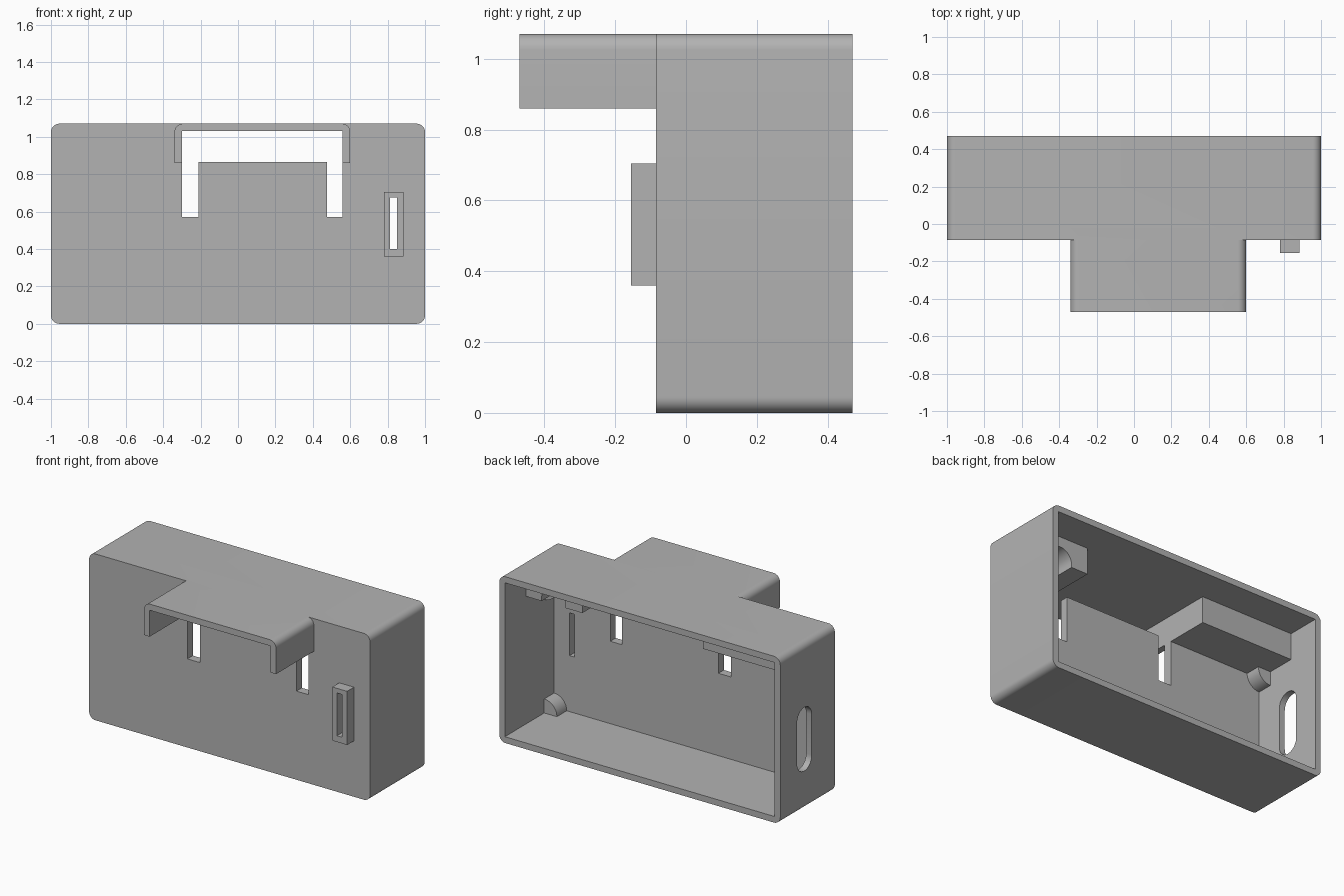
import bpy, bmesh
from math import pi, sin, cos

old = bpy.data.objects.get("Cube")
if old:
    bpy.data.objects.remove(old, do_unlink=True)

grey = bpy.data.materials.new("plain grey")
grey.use_nodes = True
grey.diffuse_color = (0.45, 0.45, 0.45, 1)
grey.node_tree.nodes["Principled BSDF"].inputs["Base Color"].default_value = grey.diffuse_color


def arc(cx, cz, r, a0, a1, n=8):
    return [(cx + r * cos(a0 + (a1 - a0) * i / n), cz + r * sin(a0 + (a1 - a0) * i / n))
            for i in range(n + 1)]


def rect(x0, x1, z0, z1):
    return [(x0, z0), (x1, z0), (x1, z1), (x0, z1)]


def prism(name, outline, start, end, axis="y"):
    """Extrude an outline along y (outline in x, z) or along x (outline in y, z)."""
    bm = bmesh.new()
    place = (lambda a, b: (a, start, b)) if axis == "y" else (lambda a, b: (start, a, b))
    face = bm.faces.new([bm.verts.new(place(a, b)) for a, b in outline])
    grown = bmesh.ops.extrude_face_region(bm, geom=[face])["geom"]
    d = end - start
    bmesh.ops.translate(bm, verts=[g for g in grown if isinstance(g, bmesh.types.BMVert)],
                        vec=(0, d, 0) if axis == "y" else (d, 0, 0))
    bmesh.ops.recalc_face_normals(bm, faces=bm.faces)
    mesh = bpy.data.meshes.new(name)
    bm.to_mesh(mesh)
    bm.free()
    mesh.materials.append(grey)
    ob = bpy.data.objects.new(name, mesh)
    bpy.context.collection.objects.link(ob)
    return ob


def activate(ob):
    bpy.ops.object.select_all(action="DESELECT")
    ob.select_set(True)
    bpy.context.view_layer.objects.active = ob


def combine(target, tool, operation):
    mod = target.modifiers.new("combine", "BOOLEAN")
    mod.object, mod.operation, mod.solver = tool, operation, "EXACT"
    activate(target)
    bpy.ops.object.modifier_apply(modifier=mod.name)
    bpy.data.objects.remove(tool, do_unlink=True)


TOP, WALL, R = 1.07, 0.04, 0.045
FRONT, BACK, INNER = -0.085, 0.47, -0.03
INX, CEIL, SHELF = 1 - WALL, TOP - WALL, 0.86
HOOD_L, HOOD_R = 0.56, -0.30          # inner sides of the hood

# Outer case with edges rounded along its depth
outline = (arc(1 - R, R, R, -pi / 2, 0) + arc(1 - R, TOP - R, R, 0, pi / 2)
           + arc(R - 1, TOP - R, R, pi / 2, pi) + arc(R - 1, R, R, pi, 1.5 * pi))
case = prism("case", outline, FRONT, BACK)

# Hood and the slotted peg on the front
hx0, hx1 = HOOD_R - WALL, HOOD_L + WALL
hood = ([(hx0, SHELF), (hx1, SHELF)] + arc(hx1 - R, TOP - R, R, 0, pi / 2)
        + arc(hx0 + R, TOP - R, R, pi / 2, pi))
combine(case, prism("hood", hood, -0.47, -0.06), "UNION")
combine(case, prism("peg", rect(0.78, 0.885, 0.36, 0.705), -0.155, -0.06), "UNION")

# Open back and hollow hood
combine(case, prism("cavity", rect(-INX, INX, WALL, CEIL), INNER, 0.6), "DIFFERENCE")
combine(case, prism("hood_cavity", rect(HOOD_R, HOOD_L, 0.8, CEIL), -0.6, FRONT), "DIFFERENCE")

# Window around the front tab
window = [(HOOD_R, 0.57), (-0.21, 0.57), (-0.21, 0.865), (0.475, 0.865),
          (0.475, 0.57), (HOOD_L, 0.57), (HOOD_L, CEIL), (HOOD_R, CEIL)]
combine(case, prism("window", window, FRONT - 0.01, 0.0), "DIFFERENCE")

# Slit through the peg and oblong hole in the right wall
combine(case, prism("slit", rect(0.813, 0.85, 0.40, 0.675), -0.3, 0.05), "DIFFERENCE")
oblong = arc(0.225, 0.585, 0.075, 0, pi, 16) + arc(0.225, 0.325, 0.075, pi, 2 * pi, 16)
combine(case, prism("side_hole", oblong, -1.1, -0.9, "x"), "DIFFERENCE")

# Blocks under the ceiling, the left one with an arched channel
parts = [case]
parts.append(prism("right_block", rect(-INX - 0.01, HOOD_R, SHELF, CEIL + 0.01), INNER - 0.01, 0.254))
left = ([(HOOD_L, CEIL + 0.01), (HOOD_L, SHELF)]
        + arc(0.765, SHELF + 0.02, 0.085, pi, 0, 16)
        + [(0.85, SHELF), (INX + 0.01, SHELF), (INX + 0.01, CEIL + 0.01)])
left.insert(2, (0.68, SHELF))
parts.append(prism("left_block", left, INNER - 0.01, 0.254))

# Quarter-round posts in the corners
for side, sx in (("left", 1), ("right", -1)):
    for level, z, sz in (("lower", WALL, 1), ("upper", SHELF, -1)):
        quarter = [(sx * INX, z)] + [(sx * (INX - a), z + sz * b)
                                     for a, b in arc(0, 0, 0.09, 0, pi / 2, 10)]
        parts.append(prism(f"{level}_{side}_post", quarter, INNER - 0.01, 0.07))

for ob in parts:
    activate(ob)
    bpy.ops.object.shade_smooth_by_angle()
